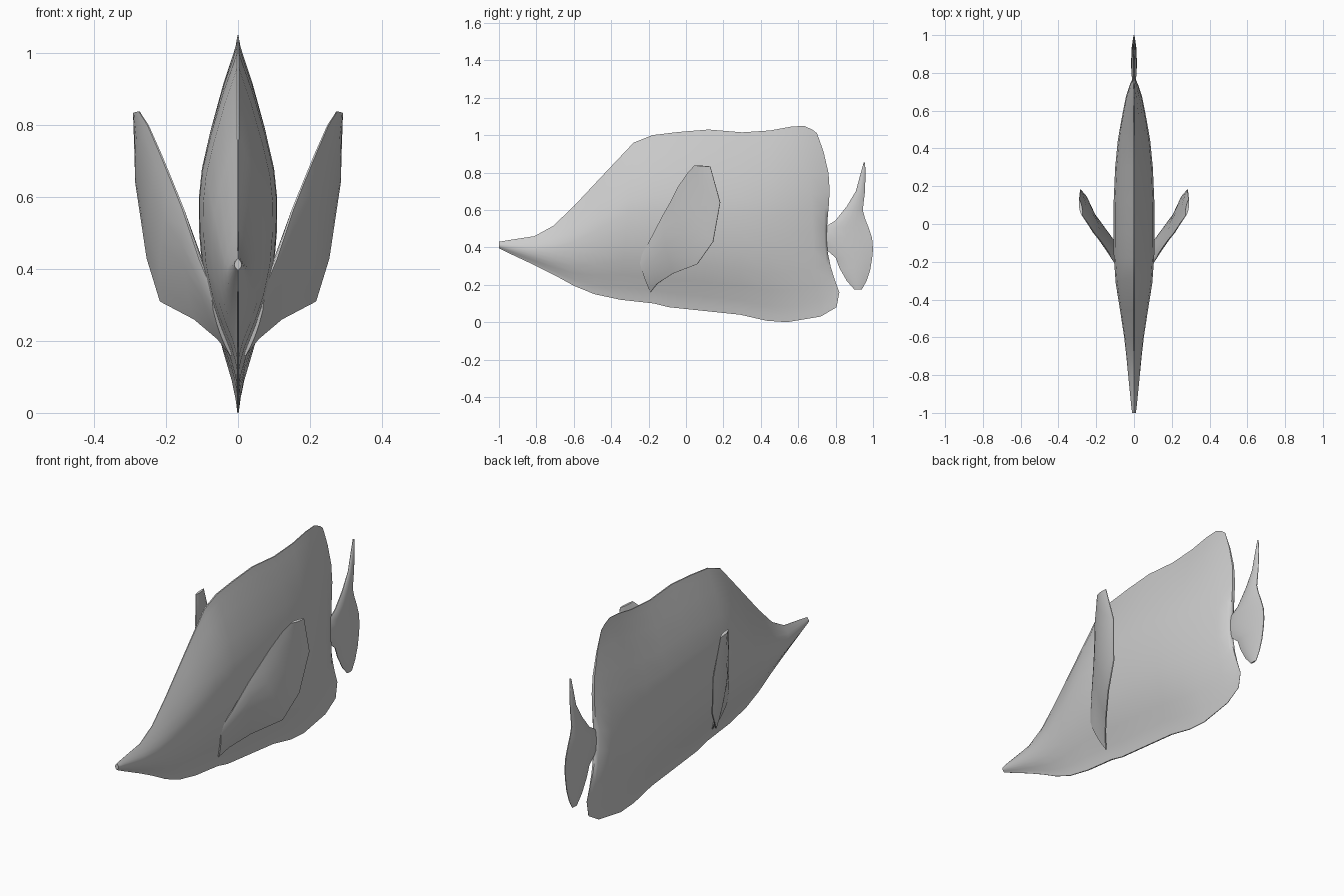
import bpy, bmesh, math
from mathutils import Vector

# Lens section: (position across from rail A to rail B, share of half thickness)
BODY = [(0, .03), (.04, .14), (.12, .38), (.25, .7), (.36, .92), (.45, 1), (.55, .99),
        (.65, .92), (.75, .74), (.84, .48), (.92, .2), (.97, .08), (1, .03)]
FIN = [(0, .15), (.12, .6), (.3, .95), (.5, 1), (.7, .85), (.88, .5), (1, .15)]


def loft(name, stations, section, normal, mirror=False):
    """Skin lens sections between two rails; station = A, B, half thickness, bow along y."""
    bm = bmesh.new()
    n = Vector(normal).normalized()
    rings = []
    for a, b, w, bow in stations:
        a, b = Vector(a), Vector(b)
        mid = [a.lerp(b, t) + Vector((0, bow * math.sin(2 * math.pi * t), 0)) for t, _ in section]
        ring = [bm.verts.new(p + n * w * s) for p, (_, s) in zip(mid, section)]
        ring += [bm.verts.new(p - n * w * s) for p, (_, s) in reversed(list(zip(mid, section)))]
        rings.append(ring)
    for r, q in zip(rings, rings[1:]):
        for i in range(len(r)):
            j = (i + 1) % len(r)
            bm.faces.new((r[i], r[j], q[j], q[i]))
    # close both ends with strips
    for r in (rings[0], rings[-1]):
        for i in range(len(r) // 2 - 1):
            bm.faces.new((r[i], r[i + 1], r[-2 - i], r[-1 - i]))
    bmesh.ops.recalc_face_normals(bm, faces=bm.faces)
    me = bpy.data.meshes.new(name)
    bm.to_mesh(me)
    bm.free()
    ob = bpy.data.objects.new(name, me)
    bpy.context.collection.objects.link(ob)
    if mirror:
        ob.modifiers.new("mirror", 'MIRROR')
    bpy.ops.object.select_all(action='DESELECT')
    ob.select_set(True)
    bpy.context.view_layer.objects.active = ob
    bpy.ops.object.shade_smooth_by_angle(angle=math.radians(55))
    return ob


def flat(rows):
    """Rows of top y, z, bottom y, z, half width, bow in the centre plane."""
    return [((0, r[0], r[1]), (0, r[2], r[3]), r[4], r[5]) for r in rows]


# Body with dorsal and anal fins
loft("body", flat([
    (-1, .43, -1, .395, .010, 0), (-.96, .437, -.96, .375, .015, 0),
    (-.81, .46, -.81, .305, .030, 0), (-.71, .515, -.70, .25, .040, 0),
    (-.60, .62, -.60, .195, .052, 0), (-.45, .78, -.49, .15, .072, 0),
    (-.28, .96, -.35, .12, .097, 0), (-.18, 1.0, -.17, .10, .107, 0),
    (-.04, 1.017, -.09, .08, .109, 0), (.12, 1.03, .1, .06, .108, 0),
    (.30, 1.015, .29, .04, .100, 0), (.45, 1.025, .43, .008, .086, 0),
    (.56, 1.045, .54, 0, .067, 0), (.63, 1.05, .72, .03, .043, .010),
    (.675, 1.03, .805, .08, .021, .022), (.70, 1.01, .82, .16, .008, .032),
]), BODY, (1, 0, 0))

# Tail fin, lofted downward between leading and trailing edges
loft("tail_fin", flat([
    (.95, .853, .957, .855, .004, 0), (.935, .80, .96, .80, .007, 0),
    (.908, .70, .957, .70, .009, 0), (.86, .62, .945, .60, .012, 0),
    (.80, .545, .957, .555, .014, 0), (.73, .50, .975, .51, .015, 0),
    (.72, .45, .995, .45, .015, 0), (.73, .405, 1, .39, .015, 0),
    (.80, .345, .995, .34, .014, 0), (.82, .29, .985, .28, .012, 0),
    (.86, .22, .965, .22, .009, 0), (.90, .175, .94, .175, .004, 0),
]), FIN, (1, 0, 0))

# Pair of raised side fins
loft("side_fin", [
    ((.07, -.25, .34), (.02, -.19, .16), .016, 0),
    ((.105, -.20, .425), (.055, -.155, .205), .018, 0),
    ((.15, -.13, .56), (.12, -.07, .26), .018, 0),
    ((.182, -.085, .64), (.215, .06, .31), .017, 0),
    ((.215, -.045, .72), (.252, .145, .43), .016, 0),
    ((.25, .01, .80), (.284, .183, .64), .013, 0),
    ((.275, .045, .838), (.29, .13, .833), .008, 0),
], FIN, (.9, -.42, -.11), mirror=True)
